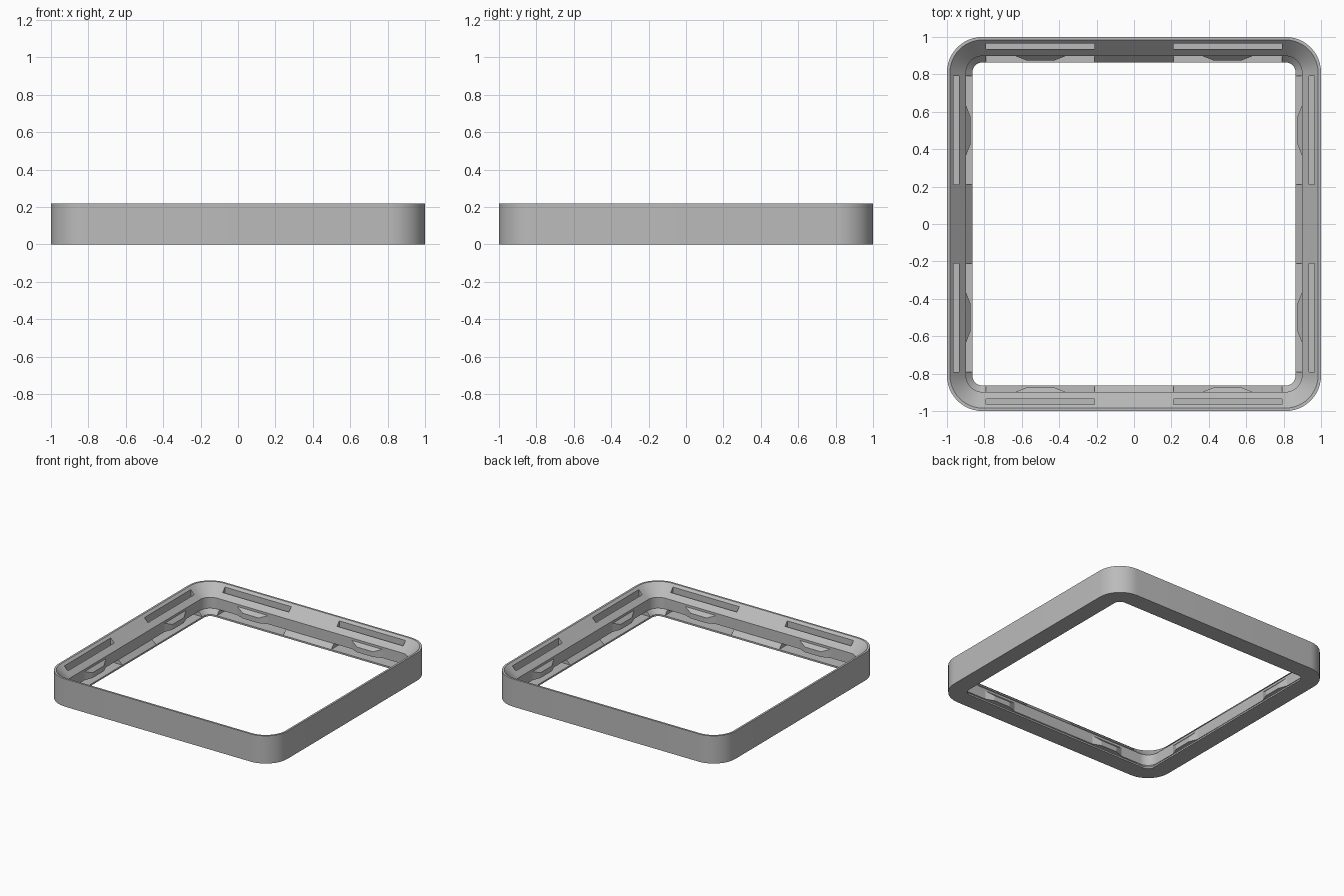
import bpy, bmesh, math
from mathutils import Matrix

if "Cube" in bpy.data.objects:
    bpy.data.objects.remove(bpy.data.objects["Cube"])

grey = bpy.data.materials.new("light grey")
grey.diffuse_color = (0.5, 0.5, 0.5, 1)
grey.use_nodes = True
grey.node_tree.nodes["Principled BSDF"].inputs["Base Color"].default_value = grey.diffuse_color

CORNER = 0.81     # corner arc centre
SEG = 12          # segments per corner
FLOOR, BEAM_BOTTOM = 0.013, 0.047
SLOT_IN, SLOT_OUT = 0.935, 0.966


def make_object(name, bm):
    bmesh.ops.recalc_face_normals(bm, faces=bm.faces)
    me = bpy.data.meshes.new(name)
    bm.to_mesh(me)
    bm.free()
    ob = bpy.data.objects.new(name, me)
    bpy.context.collection.objects.link(ob)
    me.materials.append(grey)
    return ob


def rounded_square(bm, half, z):
    r = half - CORNER
    ring = []
    for q in range(4):
        cx = CORNER * (1 if q in (0, 3) else -1)
        cy = CORNER * (1 if q < 2 else -1)
        for i in range(SEG + 1):
            a = math.pi / 2 * (q + i / SEG)
            ring.append(bm.verts.new((cx + r * math.cos(a), cy + r * math.sin(a), z)))
    return ring


def bridge(bm, a, b):
    for i in range(len(a)):
        j = (i + 1) % len(a)
        bm.faces.new((a[i], a[j], b[j], b[i]))


# Frame: stepped and chamfered section swept round a rounded square
bm = bmesh.new()
section = [(1, 0), (1, 0.219), (0.984, 0.219), (0.898, 0.133),
           (0.898, 0.047), (0.864, FLOOR), (0.864, 0)]
rings = [rounded_square(bm, h, z) for h, z in section]
for k in range(len(rings)):
    bridge(bm, rings[k], rings[(k + 1) % len(rings)])
frame = make_object("frame", bm)

# Slot cutters: a slot behind each spring beam joined to a gap beneath it
bm = bmesh.new()
profile = [(0.85, FLOOR), (SLOT_OUT, FLOOR), (SLOT_OUT, 0.3),
           (SLOT_IN, 0.3), (SLOT_IN, BEAM_BOTTOM), (0.85, BEAM_BOTTOM)]
for side in range(4):
    rot = Matrix.Rotation(side * math.pi / 2, 3, 'Z')
    for x0, x1 in ((0.21, 0.79), (-0.79, -0.21)):
        a, b = [[bm.verts.new(rot @ Matrix.Identity(3).col[0] * x +
                              rot @ Matrix.Identity(3).col[1] * d +
                              Matrix.Identity(3).col[2] * z)
                 for d, z in profile] for x in (x0, x1)]
        bridge(bm, a, b)
        bm.faces.new(a)
        bm.faces.new(b)
cutter = make_object("slot_cutter", bm)
cutter.hide_render = True

mod = frame.modifiers.new("slots", 'BOOLEAN')
mod.object = cutter
mod.operation = 'DIFFERENCE'
mod.solver = 'EXACT'
bpy.context.view_layer.objects.active = frame
frame.select_set(True)
bpy.ops.object.modifier_apply(modifier="slots")
bpy.ops.object.shade_smooth_by_angle(angle=math.radians(30))
bpy.data.objects.remove(cutter)

# Snap bumps: tapered ridges with a sloping top on every beam
bm = bmesh.new()
for side in range(4):
    rot = Matrix.Rotation(side * math.pi / 2, 4, 'Z')
    for c in (-0.5, 0.5):
        def layer(wide, narrow, tip, z_wall, z_tip):
            pts = [(c - wide, 0.9, z_wall), (c + wide, 0.9, z_wall),
                   (c + narrow, tip, z_tip), (c - narrow, tip, z_tip)]
            vs = [bm.verts.new(p) for p in pts]
            bmesh.ops.transform(bm, matrix=rot, verts=vs)
            return vs
        low = layer(0.14, 0.07, 0.873, BEAM_BOTTOM, BEAM_BOTTOM)
        top = layer(0.14, 0.07, 0.873, 0.117, 0.088)
        bridge(bm, low, top)
        bm.faces.new(low)
        bm.faces.new(top)
make_object("snap_bumps", bm)
